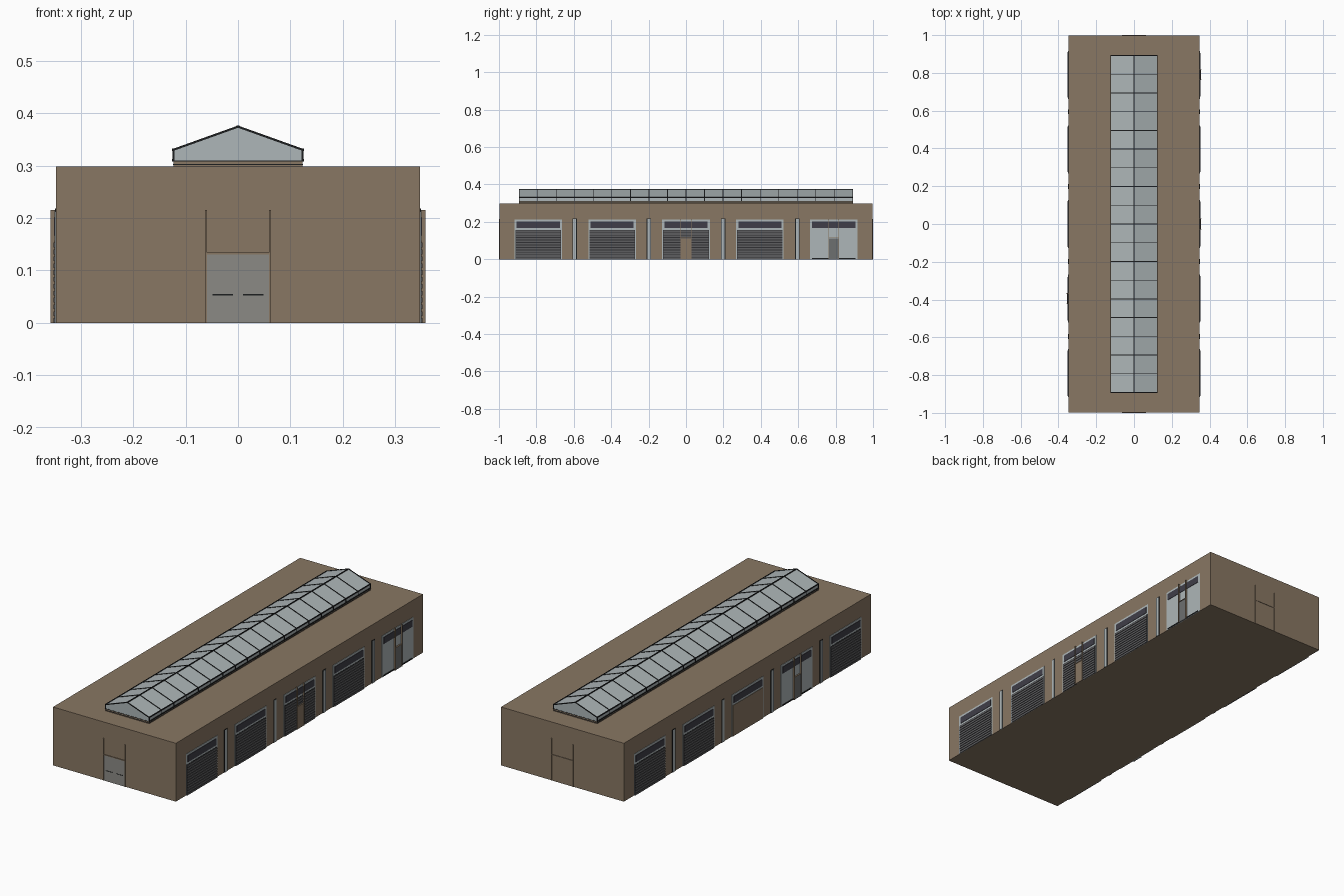
import bpy, bmesh
from mathutils import Vector

cube = bpy.data.objects.get("Cube")
if cube:
    bpy.data.objects.remove(cube, do_unlink=True)


def material(name, *rgb):
    m = bpy.data.materials.new(name)
    m.use_nodes = True
    m.diffuse_color = (*rgb, 1)
    m.node_tree.nodes["Principled BSDF"].inputs["Base Color"].default_value = (*rgb, 1)
    return m


BROWN = material("brown wall", .25, .185, .125)
LIGHT = material("pale grey panel", .42, .47, .48)
BLACK = material("black frame", .012, .013, .014)
DARK = material("dark shutter gap", .03, .03, .033)
SLAT = material("grey shutter slat", .11, .11, .115)
PANE = material("dark window", .05, .048, .065)
DOOR = material("warm grey door", .26, .255, .235)
LEAF = material("mid grey door", .155, .16, .16)


def finish(name, bm, mat):
    bmesh.ops.recalc_face_normals(bm, faces=bm.faces)
    mesh = bpy.data.meshes.new(name)
    bm.to_mesh(mesh)
    bm.free()
    mesh.materials.append(mat)
    obj = bpy.data.objects.new(name, mesh)
    bpy.context.collection.objects.link(obj)
    return obj


def boxes(name, spans, mat):
    """One object from boxes, each given as (x0, x1, y0, y1, z0, z1)."""
    bm = bmesh.new()
    for x0, x1, y0, y1, z0, z1 in spans:
        low, high = Vector((x0, y0, z0)), Vector((x1, y1, z1))
        verts = bmesh.ops.create_cube(bm, size=1)["verts"]
        for v in verts:
            v.co = (low + high) / 2 + v.co * (high - low)
    return finish(name, bm, mat)


def bars(name, segments, size, mat):
    """Square bars along straight segments."""
    bm = bmesh.new()
    for a, b in segments:
        a, b = Vector(a), Vector(b)
        verts = bmesh.ops.create_cube(bm, size=1)["verts"]
        turn = (b - a).to_track_quat('Z', 'Y')
        for v in verts:
            p = Vector((v.co.x * size, v.co.y * size, v.co.z * (b - a).length))
            v.co = (a + b) / 2 + turn @ p
    return finish(name, bm, mat)


# Main hall
WX, WY, H = .347, .997, .298
boxes("hall_body", [(-WX, WX, -WY, WY, 0, H)], BROWN)


def on_side(side, depth, y0, y1, z0, z1):
    """Box standing out from a long wall."""
    return (*sorted((side * (WX - .002), side * (WX + depth))), y0, y1, z0, z1)


def door_fins(name, side, y, half):
    """Thin jambs and lintel around a personnel door."""
    t = .0015
    boxes(name, [on_side(side, .010, y + s * half - t, y + s * half + t, 0, .215)
                 for s in (-1, 1)]
          + [on_side(side, .009, y - half, y + half, .113, .116)], BROWN)


def bay(side, y, kind):
    """Loading bay: pale surround, high window and a door of the given kind."""
    tag = f"{'left' if side > 0 else 'right'}_{kind}_bay"
    boxes(tag + "_surround", [on_side(side, .002, y - .127, y + .127, 0, .212)], LIGHT)
    boxes(tag + "_window", [on_side(side, .004, y - .115, y + .115, .167, .201)], PANE)
    if kind in ("shutter", "wicket"):
        boxes(tag + "_shutter", [on_side(side, .003, y - .122, y + .122, 0, .157)], DARK)
        pitch = .157 / 12
        boxes(tag + "_slats", [on_side(side, .005, y - .12, y + .12,
                                       i * pitch, (i + .68) * pitch)
                               for i in range(12)], SLAT)
    elif kind == "blocked":
        boxes(tag + "_infill", [on_side(side, .004, y - .122, y + .122, 0, .157)], BROWN)
    if kind in ("wicket", "glazed"):
        leaf = BROWN if kind == "wicket" else LEAF
        boxes(tag + "_door", [on_side(side, .007, y - .027, y + .027, 0, .112)], leaf)
        door_fins(tag + "_door_fins", side, y, .027)
    if kind == "glazed":
        boxes(tag + "_sill", [on_side(side, .004, y - .115, y + .115, .002, .008)], BLACK)


layout = {
    1: ("shutter", "shutter", "wicket", "shutter", "glazed"),
    -1: ("shutter", "glazed", "blocked", "shutter", "shutter"),
}
for side, kinds in layout.items():
    for i, kind in enumerate(kinds):
        bay(side, (i - 2) * .395, kind)
    # Narrow windows between the bays
    places = [(i - 1.5) * .397 for i in range(4)]
    label = "left" if side > 0 else "right"
    boxes(label + "_slit_frames",
          [on_side(side, .002, y - .012, y + .012, 0, .218) for y in places], BLACK)
    boxes(label + "_slit_windows",
          [on_side(side, .003, y - .008, y + .008, 0, .215) for y in places], LIGHT)

# End doors
for end, label, mat in ((-1, "front", DOOR), (1, "back", BROWN)):
    def on_end(depth, x0, x1, z0, z1):
        return (x0, x1, *sorted((end * (WY - .002), end * (WY + depth))), z0, z1)

    boxes(label + "_door", [on_end(.001, -.06, .06, 0, .13)], mat)
    boxes(label + "_door_fins",
          [on_end(.003, s * .061 - .002, s * .061 + .002, 0, .215) for s in (-1, 1)]
          + [on_end(.003, -.06, .06, .13, .134)], BROWN)
    if end < 0:
        boxes("front_door_bars",
              [on_end(.002, *sorted((s * .01, s * .049)), .052, .055)
               for s in (-1, 1)], BLACK)

# Roof light: curb, glazed gable and black glazing bars
SX, SY, EAVE, RIDGE, BASE = .123, .892, .33, .374, .31
boxes("skylight_curb", [(-SX, SX, -SY, SY, H - .005, BASE)], BROWN)
boxes("skylight_curb_trim",
      [(-SX - .001, SX + .001, -SY - .001, SY + .001, z, z + .002)
       for z in (.301, BASE - .002)], BLACK)

bm = bmesh.new()
section = [(-SX, BASE), (SX, BASE), (SX, EAVE), (0, RIDGE), (-SX, EAVE)]
face = bm.faces.new([bm.verts.new((x, -SY, z)) for x, z in section])
new = bmesh.ops.extrude_face_region(bm, geom=[face])["geom"]
for v in new:
    if isinstance(v, bmesh.types.BMVert):
        v.co.y = SY
if not face.is_valid or len(bm.faces) < 7:
    bmesh.ops.holes_fill(bm, edges=bm.edges)
finish("skylight_glass", bm, LIGHT)

BAYS = 18
outline = section[1:] + section[:1]
ribs = []
for i in range(BAYS + 1):
    y = -SY + 2 * SY * i / BAYS
    ribs += [((a[0], y, a[1]), (b[0], y, b[1])) for a, b in zip(outline, outline[1:])]
bars("skylight_ribs", ribs, .004, BLACK)
bars("skylight_rails", [((x, -SY, z), (x, SY, z)) for x, z in section], .005, BLACK)
